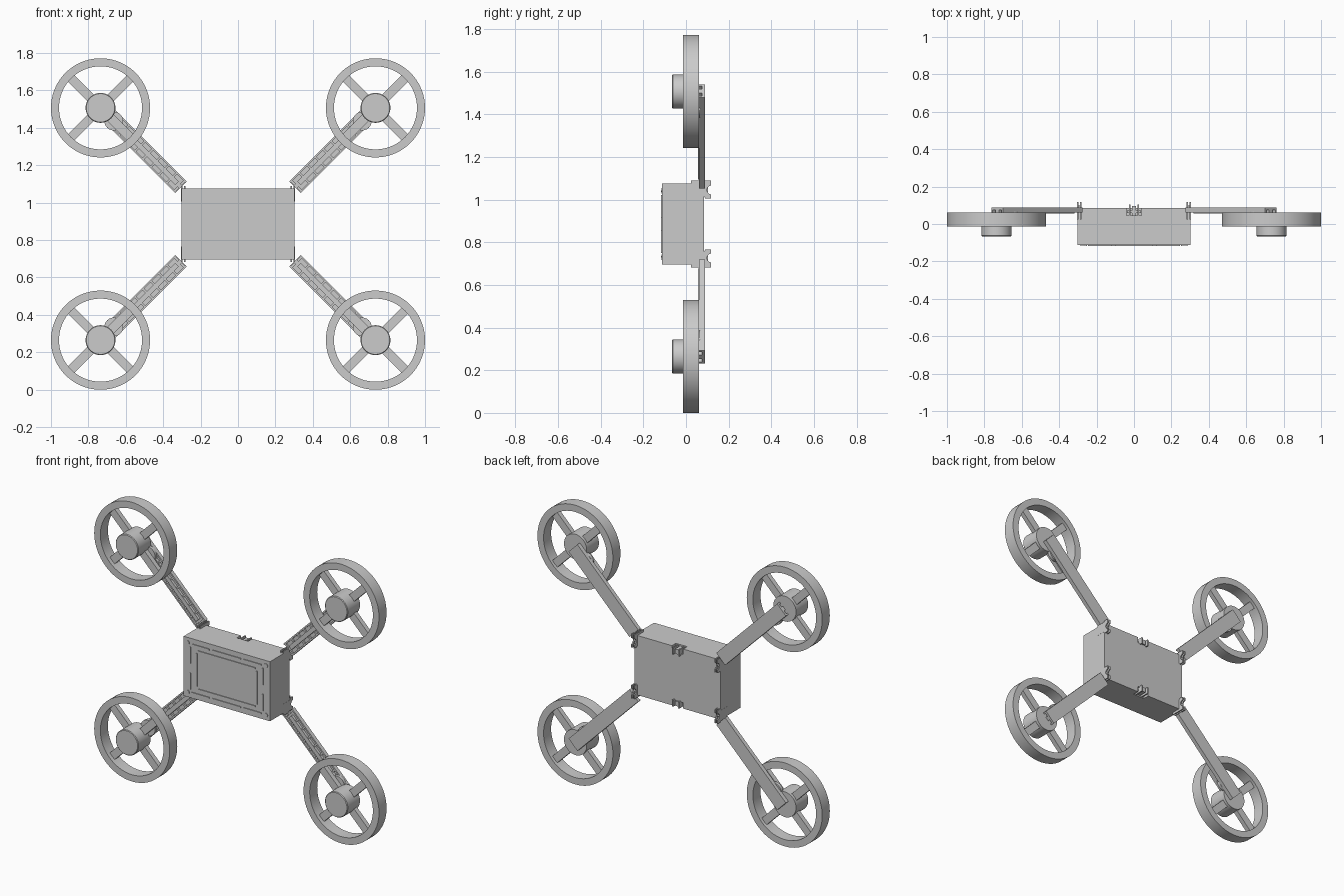
import bpy, bmesh
from math import pi, atan2, cos, sin
from mathutils import Matrix, Vector

if "Cube" in bpy.data.objects:
    bpy.data.objects.remove(bpy.data.objects["Cube"])

CZ = 0.886          # height of the body centre
HX, HZ = 0.735, 0.621   # rotor centre offset from the body centre
R = 0.265


def frame(x, z, ang=0):
    """Local X points along ang in the XZ plane, local Y is world Y."""
    return Matrix.Translation((x, 0, z)) @ Matrix.Rotation(-ang, 4, 'Y')


def box(bm, x, y, z, m=Matrix()):
    """Box from (min, max) pairs."""
    c = Vector([(a + b) / 2 for a, b in (x, y, z)])
    s = [abs(b - a) for a, b in (x, y, z)]
    bmesh.ops.create_cube(bm, size=1, matrix=m @ Matrix.Translation(c) @ Matrix.Diagonal((*s, 1)))


def disc(bm, r, y0, y1, m=Matrix(), r0=None, seg=48):
    """Cylinder along Y; r0 is the radius at the front end."""
    r0 = r if r0 is None else r0
    rot = Matrix.Translation((0, (y0 + y1) / 2, 0)) @ Matrix.Rotation(-pi / 2, 4, 'X')
    bmesh.ops.create_cone(bm, cap_ends=True, segments=seg, radius1=r0, radius2=r,
                          depth=y1 - y0, matrix=m @ rot)


def ring(bm, ro, ri, y0, y1, m, seg=72):
    prof = [(ro, y0), (ro, y1), (ri, y1), (ri, y0)]
    rows = [[bm.verts.new(m @ Vector((r * cos(2 * pi * i / seg), y, r * sin(2 * pi * i / seg))))
             for r, y in prof] for i in range(seg)]
    for i in range(seg):
        a, b = rows[i], rows[(i + 1) % seg]
        for k in range(4):
            bm.faces.new((a[k], a[(k + 1) % 4], b[(k + 1) % 4], b[k]))


def finish(name, bm, smooth=False):
    bmesh.ops.recalc_face_normals(bm, faces=bm.faces)
    me = bpy.data.meshes.new(name)
    bm.to_mesh(me)
    bm.free()
    ob = bpy.data.objects.new(name, me)
    bpy.context.collection.objects.link(ob)
    if smooth:
        bpy.ops.object.select_all(action='DESELECT')
        ob.select_set(True)
        bpy.context.view_layer.objects.active = ob
        bpy.ops.object.shade_smooth_by_angle(angle=0.6)
    return ob


# Body with clip notches in the back edges of the top and bottom
bm = bmesh.new()
box(bm, (-0.303, 0.303), (-0.112, 0.085), (CZ - 0.189, CZ + 0.189))
body = finish("body", bm)
bm = bmesh.new()
for s in (-1, 1):
    box(bm, (-0.04, 0.04), (0.045, 0.2), (CZ + s * 0.152, CZ + s * 0.3))
cutter = finish("notch_cutter", bm)
cutter.hide_render = True
cutter.hide_viewport = True
mod = body.modifiers.new("notches", 'BOOLEAN')
mod.object = cutter
mod.solver = 'EXACT'

# Front panel trim: broken outer border, inner frame
bm = bmesh.new()
yf = (-0.117, -0.108)
for s in (-1, 1):
    for a, b in ((-0.245, -0.12), (-0.1, 0.1), (0.12, 0.245)):
        box(bm, (a, b), yf, (CZ + s * 0.150, CZ + s * 0.157))
    for a, b in ((-0.135, -0.03), (0.03, 0.135)):
        box(bm, (s * 0.251, s * 0.258), yf, (CZ + a, CZ + b))
    box(bm, (-0.2, 0.2), yf, (CZ + s * 0.117, CZ + s * 0.125))
    box(bm, (s * 0.207, s * 0.215), yf, (CZ - 0.105, CZ + 0.105))
finish("front_panel_trim", bm)

# Corner screws
bm = bmesh.new()
for sx in (-1, 1):
    for sz in (-1, 1):
        disc(bm, 0.013, -0.116, -0.1, frame(sx * 0.275, CZ + sz * 0.157), seg=24)
finish("panel_screws", bm, True)

# Clips at the middle of the top and bottom back edges
for s, n in ((1, "top"), (-1, "bottom")):
    bm = bmesh.new()
    for x in (-1, 1):
        box(bm, (x * 0.018, x * 0.026), (0.04, 0.104), (CZ + s * 0.145, CZ + s * 0.186))
    box(bm, (-0.038, 0.038), (0.06, 0.073), (CZ + s * 0.158, CZ + s * 0.172))
    box(bm, (-0.01, 0.01), (0.045, 0.095), (CZ + s * 0.15, CZ + s * 0.180))
    finish(n + "_clip", bm)

for sx, xn in ((-1, "left"), (1, "right")):
    for sz, zn in ((-1, "lower"), (1, "upper")):
        tag = f"{zn}_{xn}_"
        ang = atan2(sz, sx)
        hub = frame(sx * HX, CZ + sz * HZ, ang)

        # Rotor guard ring
        bm = bmesh.new()
        ring(bm, R, 0.222, -0.014, 0.062, hub)
        finish(tag + "guard_ring", bm, True)

        # Motor hub with a slightly bevelled front
        bm = bmesh.new()
        disc(bm, 0.080, -0.062, 0.06, hub)
        disc(bm, 0.080, -0.066, -0.062, hub, r0=0.076)
        finish(tag + "motor_hub", bm, True)

        # Four rotor blades
        bm = bmesh.new()
        for k in range(4):
            m = hub @ Matrix.Rotation(k * pi / 2, 4, 'Y')
            box(bm, (0.06, 0.224), (0.012, 0.042), (-0.024, 0.024), m)
        finish(tag + "rotor_blades", bm)

        # Arm: channel open to the front, with a centre rib and cross ribs
        bm = bmesh.new()
        arm = frame(sx * 0.305, CZ + sz * 0.197, ang)
        L = 0.604
        box(bm, (0, L), (0.074, 0.088), (-0.0435, 0.0435), arm)
        for s in (-1, 1):
            box(bm, (0, L), (0.062, 0.076), (s * 0.034, s * 0.0435), arm)
            for i in range(10):
                x = 0.004 + i * 0.06
                box(bm, (x, x + 0.012), (0.064, 0.076), (s * 0.01, s * 0.038), arm)
        box(bm, (0.03, L), (0.057, 0.076), (-0.013, 0.013), arm)
        finish(tag + "arm", bm)

        # Round motor mount where the arm meets the hub
        bm = bmesh.new()
        disc(bm, 0.05, 0.045, 0.066, hub @ Matrix.Translation((-0.1, 0, 0)))
        finish(tag + "motor_mount", bm, True)

        # Folding hinge: two C-shaped plates and a pin
        bm = bmesh.new()
        prof = [(0.023, 0.204), (0.117, 0.204), (0.117, 0.180), (0.106, 0.176), (0.098, 0.165),
                (0.098, 0.155), (0.106, 0.143), (0.117, 0.139), (0.117, 0.119), (0.09, 0.119),
                (0.085, 0.13), (0.023, 0.13)]
        for x0, x1 in ((0.281, 0.288), (0.297, 0.304)):
            a = [bm.verts.new((sx * x0, y, CZ + sz * z)) for y, z in prof]
            b = [bm.verts.new((sx * x1, y, CZ + sz * z)) for y, z in prof]
            bm.faces.new(a)
            bm.faces.new(b[::-1])
            for i in range(len(prof)):
                j = (i + 1) % len(prof)
                bm.faces.new((a[i], b[i], b[j], a[j]))
        pin = Matrix.Translation((sx * 0.293, 0.085, CZ + sz * 0.16)) @ Matrix.Rotation(pi / 2, 4, 'Z')
        disc(bm, 0.013, -0.011, 0.011, pin, seg=20)
        finish(tag + "hinge", bm)
